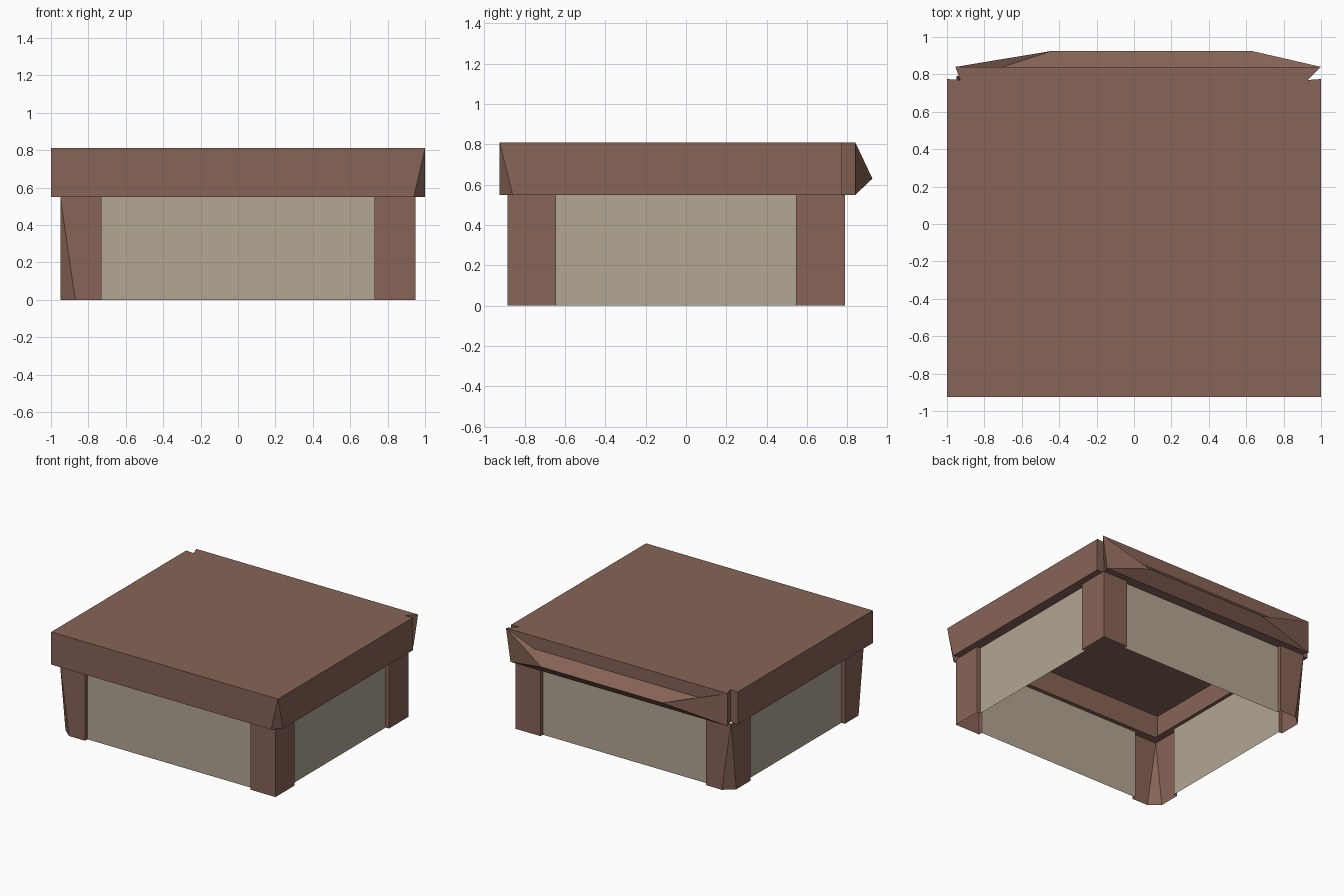
import bpy, bmesh

if "Cube" in bpy.data.objects:
    bpy.data.objects.remove(bpy.data.objects["Cube"])


def material(name, rgb):
    m = bpy.data.materials.new(name)
    m.diffuse_color = (*rgb, 1)
    m.use_nodes = True
    m.node_tree.nodes["Principled BSDF"].inputs["Base Color"].default_value = m.diffuse_color
    return m


BROWN = material("brown wood", (0.245, 0.127, 0.096))
BEIGE = material("beige panel", (0.45, 0.385, 0.295))


def make(name, faces, mat):
    """Sheet object from faces given as point lists, welded together."""
    bm = bmesh.new()
    for pts in faces:
        bm.faces.new([bm.verts.new(p) for p in pts])
    bmesh.ops.remove_doubles(bm, verts=bm.verts, dist=0.001)
    bmesh.ops.recalc_face_normals(bm, faces=bm.faces)
    me = bpy.data.meshes.new(name)
    bm.to_mesh(me)
    bm.free()
    me.materials.append(mat)
    ob = bpy.data.objects.new(name, me)
    bpy.context.collection.objects.link(ob)


ZR, ZT = 0.55, 0.81        # rim underside and lid top
F, B = -0.925, 0.84        # lid front and back


def at(points, z):
    return [(x, y, z) for x, y in points]


def wall(p, q, z0, z1):
    return [(*p, z0), (*q, z0), (*q, z1), (*p, z1)]


# lid top, with split corners at the back
top = [(-1, F), (1, F), (1, 0.775), (0.93, 0.77), (1, B),
       (-0.955, B), (-0.93, 0.77), (-1, 0.775)]
lid = [at(top, ZT)]

# lid front and side walls, the front right corner pinched at its foot
peak = (1, F, ZT)
lid += [[(-1, F, ZR), (0.94, F, ZR), peak, (-1, F, ZT)],
        [(0.94, F, ZR), (1, -0.86, ZR), peak],
        [(1, -0.86, ZR), (1, 0.775, ZR), (1, 0.775, ZT), peak],
        wall(top[7], top[0], ZR, ZT)]
# notched back corners
for a, b in ((2, 3), (5, 6), (6, 7)):
    lid.append(wall(top[a], top[b], ZR, ZT))
lid.append([(0.93, 0.77, ZR), (0.96, B, ZR), (1, B, ZT), (0.93, 0.77, ZT)])

# back wall bulging out to a ridge
t0, t1 = (-0.955, B, ZT), (1, B, ZT)
i0, i1 = (-0.7, B, 0.71), (0.75, B, 0.71)
r0, r1 = (-0.44, 0.925, 0.63), (0.63, 0.925, 0.63)
b0, b1 = (-0.955, B, ZR), (0.96, B, ZR)
lid += [[t0, t1, i1, i0], [i0, i1, r1, r0], [r0, r1, b1, b0],
        [t0, i0, r0], [t0, r0, b0], [t1, b1, r1], [t1, r1, i1]]
make("lid", lid, BROWN)

# ledge under the lid
inner = [(-0.89, -0.82), (0.89, -0.82), (0.89, 0.73), (-0.89, 0.73)]
outer = [((-1, F), (0.94, F)), ((1, -0.86), (1, 0.775)),
         ((0.96, B), (-0.955, B)), ((-1, 0.775), (-1, F))]
make("lid_ledge", [at([a, b, inner[(k + 1) % 4], inner[k]], ZR)
                   for k, (a, b) in enumerate(outer)], BROWN)

# corner posts: L-shaped sheets, some with the foot of the corner cut off
X, XI, D = 0.95, 0.73, 0.03


def post(name, sx, yo, yi, cut):
    s = 1 if yo > 0 else -1
    x, xi = sx * X, sx * XI
    ca, cb = (x - sx * cut, yo), (x, yo - s * cut * 0.85)
    faces = [wall((xi, yo - s * D), (xi, yo), 0, ZR),
             [(xi, yo, 0), (*ca, 0), (x, yo, ZR), (xi, yo, ZR)],
             [(*cb, 0), (x, yi, 0), (x, yi, ZR), (x, yo, ZR)],
             wall((x, yi), (x - sx * D, yi), 0, ZR)]
    if cut:
        faces.append([(*ca, 0), (*cb, 0), (x, yo, ZR)])
    make(name, faces, BROWN)


YF, YFI, YB, YBI = -0.885, -0.645, 0.79, 0.545
post("front_left_post", -1, YF, YFI, 0.08)
post("front_right_post", 1, YF, YFI, 0)
post("back_left_post", -1, YB, YBI, 0.08)
post("back_right_post", 1, YB, YBI, 0)

# recessed panels between the posts
for name, y in (("front_panel", YF + D), ("back_panel", YB - D)):
    make(name, [wall((-XI, y), (XI, y), 0, ZR)], BEIGE)
for name, x in (("left_panel", -X + D), ("right_panel", X - D)):
    make(name, [wall((x, YFI), (x, YBI), 0, ZR)], BEIGE)
